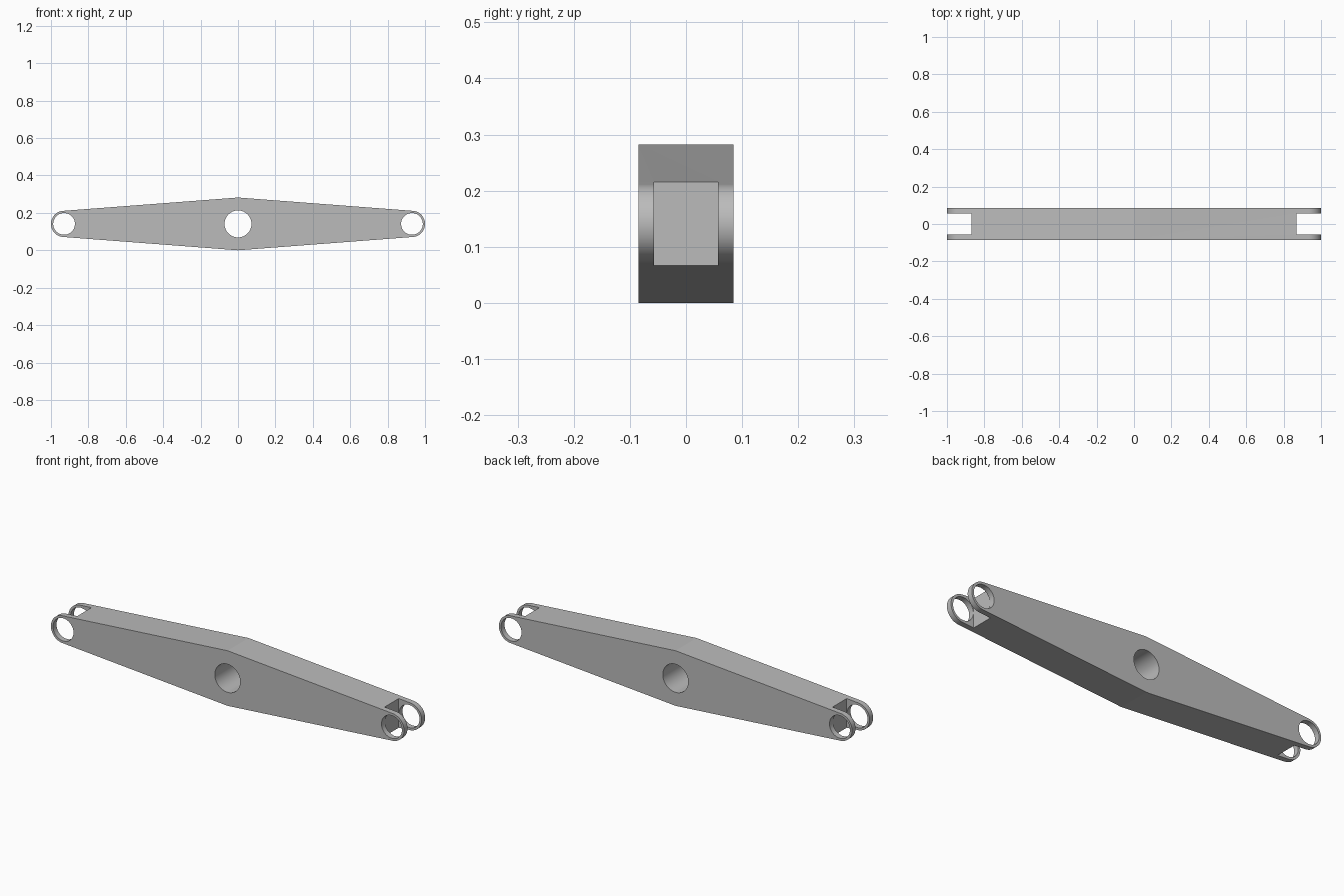
import bpy
import bmesh
from math import sin, cos, asin, pi, radians
from mathutils import Matrix

cube = bpy.data.objects.get("Cube")
if cube:
    bpy.data.objects.remove(cube, do_unlink=True)

MID_Z = 0.141        # height of the pin axis, also half the height of the arm
HALF_Y = 0.085       # half thickness
PIN_X = 0.93         # end pin position
END_R = 0.07         # rounded end radius
PIN_R = 0.058        # end hole radius
PIVOT_R = 0.072      # centre hole radius
SLOT_X = 0.87        # floor of the fork slot
SLOT_HALF_Y = 0.057
STEPS = 48

grey = bpy.data.materials.new("plain grey")
grey.diffuse_color = (0.5, 0.5, 0.5, 1)
grey.use_nodes = True
grey.node_tree.nodes["Principled BSDF"].inputs["Base Color"].default_value = (0.5, 0.5, 0.5, 1)


def add_object(name, bm):
    bmesh.ops.recalc_face_normals(bm, faces=bm.faces)
    mesh = bpy.data.meshes.new(name)
    bm.to_mesh(mesh)
    bm.free()
    mesh.materials.append(grey)
    obj = bpy.data.objects.new(name, mesh)
    bpy.context.collection.objects.link(obj)
    return obj


def prism(name, outline):
    """Extrude an x-z outline through the full thickness."""
    bm = bmesh.new()
    face = bm.faces.new([bm.verts.new((x, -HALF_Y, z)) for x, z in outline])
    ext = bmesh.ops.extrude_face_region(bm, geom=[face])
    verts = [v for v in ext["geom"] if isinstance(v, bmesh.types.BMVert)]
    bmesh.ops.translate(bm, verts=verts, vec=(0, 2 * HALF_Y, 0))
    return add_object(name, bm)


def pin_cutter(x, radius):
    bm = bmesh.new()
    place = Matrix.Translation((x, 0, MID_Z)) @ Matrix.Rotation(pi / 2, 4, "X")
    bmesh.ops.create_cone(bm, cap_ends=True, segments=2 * STEPS, radius1=radius,
                          radius2=radius, depth=4 * HALF_Y, matrix=place)
    return add_object("pin_cutter", bm)


def slot_cutter(side):
    bm = bmesh.new()
    place = Matrix.Translation((side * (SLOT_X + 0.2), 0, MID_Z))
    place = place @ Matrix.Diagonal((0.4, 2 * SLOT_HALF_Y, 0.6, 1))
    bmesh.ops.create_cube(bm, size=1, matrix=place)
    return add_object("slot_cutter", bm)


# Diamond outline with tangent rounded ends
tilt = asin((MID_Z - END_R) / PIN_X)
sweep = [-pi / 2 + tilt + (pi - 2 * tilt) * i / STEPS for i in range(STEPS + 1)]
right_end = [(PIN_X + END_R * cos(a), MID_Z + END_R * sin(a)) for a in sweep]
left_end = [(-x, z) for x, z in reversed(right_end)]
arm = prism("rocker_arm", [(0, 0)] + right_end + [(0, 2 * MID_Z)] + left_end)

# Fork slots, end holes and centre pivot hole
cutters = [pin_cutter(0, PIVOT_R)]
for side in (-1, 1):
    cutters += [slot_cutter(side), pin_cutter(side * PIN_X, PIN_R)]

bpy.context.view_layer.objects.active = arm
for cutter in cutters:
    cutter.hide_render = True
    mod = arm.modifiers.new("cut", "BOOLEAN")
    mod.operation = "DIFFERENCE"
    mod.solver = "EXACT"
    mod.object = cutter
    bpy.ops.object.modifier_apply(modifier=mod.name)
    bpy.data.objects.remove(cutter, do_unlink=True)

# Smooth the round walls, keep the centre ridge sharp
bpy.ops.object.select_all(action="DESELECT")
arm.select_set(True)
bpy.ops.object.shade_smooth_by_angle(angle=radians(6))
